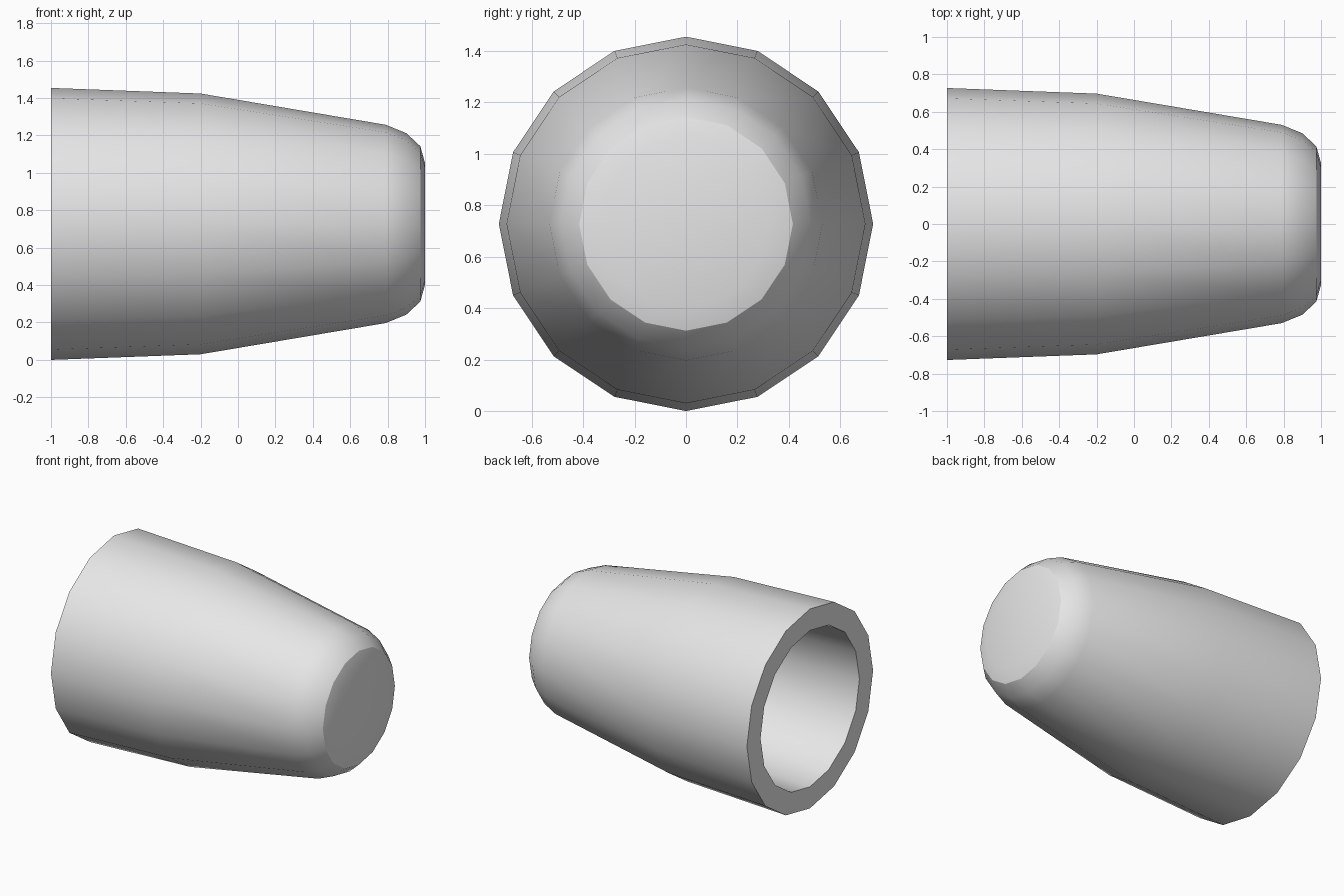
import bpy
import bmesh
import math

SIDES = 16
CENTRE_Z = 0.727

# (x, radius) along the outer skin from the open rim to the closed end,
# then back along the cavity
OUTER = [(-1, 0.727), (-0.2, 0.697), (0.79, 0.53), (0.9, 0.485), (0.975, 0.415), (1, 0.325)]
INNER = [(0.85, 0.27), (0.8, 0.35), (0.74, 0.39), (-0.2, 0.54), (-1, 0.57)]

default_cube = bpy.data.objects.get("Cube")
if default_cube:
    bpy.data.objects.remove(default_cube, do_unlink=True)


def make_material(name, colour):
    mat = bpy.data.materials.new(name)
    mat.use_nodes = True
    mat.diffuse_color = colour
    mat.node_tree.nodes["Principled BSDF"].inputs["Base Color"].default_value = colour
    return mat


def lathe_x(name, profile, mat):
    """Revolve a profile about the x axis, capping both ends of the profile."""
    bm = bmesh.new()
    rings = []
    for x, r in profile:
        angles = [math.tau * i / SIDES for i in range(SIDES)]
        rings.append([bm.verts.new((x, r * math.cos(a), CENTRE_Z + r * math.sin(a))) for a in angles])
    return bm, rings


def bridge(bm, a, b):
    for i in range(SIDES):
        j = (i + 1) % SIDES
        bm.faces.new((a[i], a[j], b[j], b[i]))


# Hollow cup lying on its side
grey = make_material("light grey", (0.8, 0.8, 0.8, 1))
bm, outer = lathe_x("cup", OUTER, grey)
_, inner = None, []
for x, r in INNER:
    inner.append([bm.verts.new((x, r * math.cos(math.tau * i / SIDES),
                                CENTRE_Z + r * math.sin(math.tau * i / SIDES))) for i in range(SIDES)])
for rings in (outer, inner):
    for a, b in zip(rings, rings[1:]):
        bridge(bm, a, b)
bridge(bm, inner[-1], outer[0])   # flat rim
bm.faces.new(outer[-1])           # closed end
bm.faces.new(inner[0])            # cavity floor
bmesh.ops.recalc_face_normals(bm, faces=bm.faces)

mesh = bpy.data.meshes.new("cup")
bm.to_mesh(mesh)
bm.free()
mesh.materials.append(grey)
cup = bpy.data.objects.new("cup", mesh)
bpy.context.collection.objects.link(cup)

# Smooth sides with crisp rim and end edges
bpy.ops.object.select_all(action="DESELECT")
cup.select_set(True)
bpy.context.view_layer.objects.active = cup
bpy.ops.object.shade_smooth_by_angle(angle=math.radians(30))
